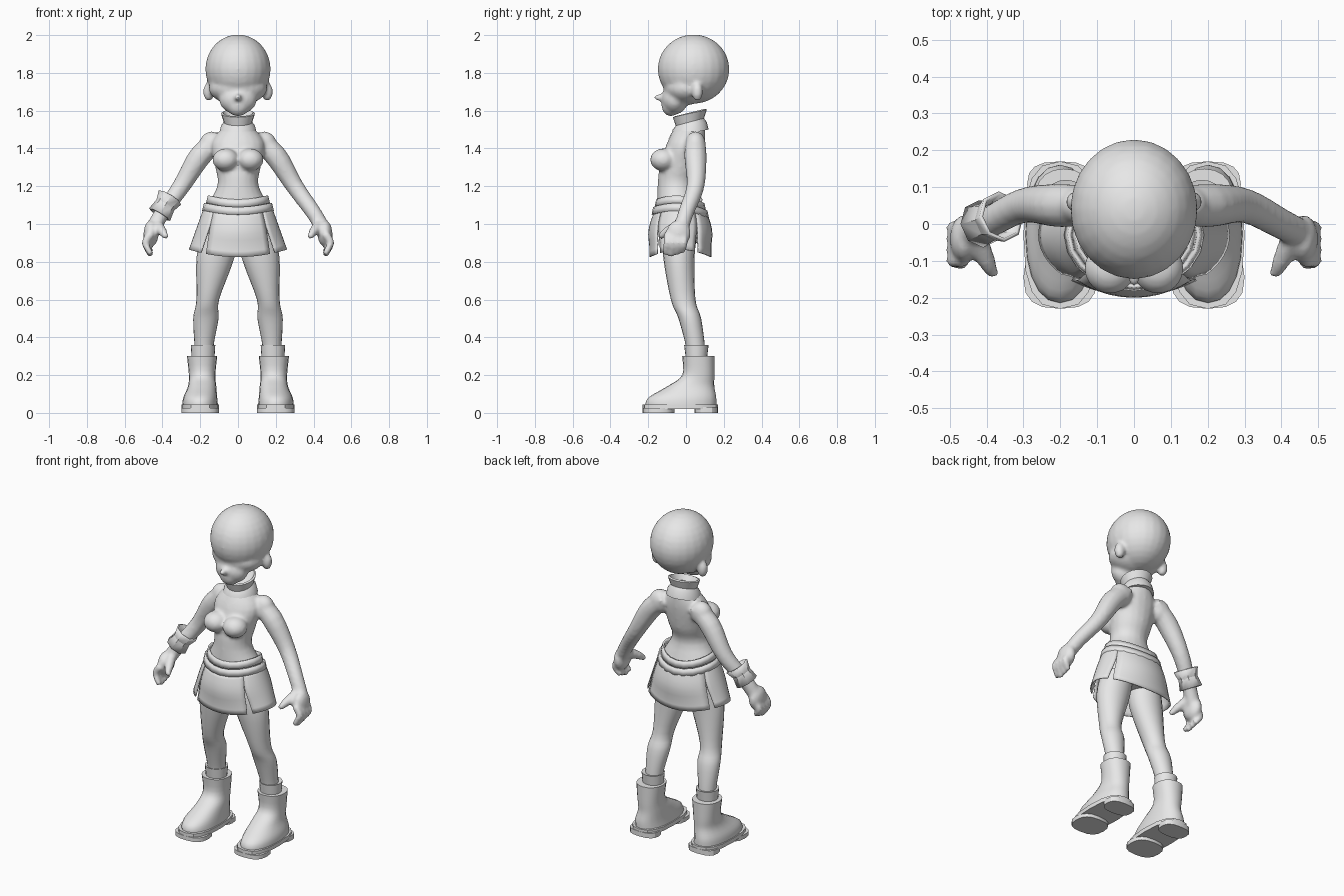
import bpy, bmesh
from math import sin, cos, pi, radians, copysign
from mathutils import Vector, Matrix

default_cube = bpy.data.objects.get("Cube")
if default_cube:
    bpy.data.objects.remove(default_cube)

shade = (0.8, 0.8, 0.8, 1)
grey = bpy.data.materials.new("plain_grey")
grey.use_nodes = True
grey.diffuse_color = shade
grey.node_tree.nodes["Principled BSDF"].inputs["Base Color"].default_value = shade


def finish(name, bm, angle=45):
    bmesh.ops.recalc_face_normals(bm, faces=bm.faces)
    mesh = bpy.data.meshes.new(name)
    bm.to_mesh(mesh)
    bm.free()
    mesh.materials.append(grey)
    obj = bpy.data.objects.new(name, mesh)
    bpy.context.collection.objects.link(obj)
    bpy.ops.object.select_all(action="DESELECT")
    obj.select_set(True)
    bpy.context.view_layer.objects.active = obj
    bpy.ops.object.shade_smooth_by_angle(angle=radians(angle))
    return obj


def fuse(obj):
    # Merge overlapping closed shapes into one smooth skin
    remesh = obj.modifiers.new("fuse", "REMESH")
    remesh.mode = "VOXEL"
    remesh.voxel_size = 0.01
    remesh.use_smooth_shade = True
    soften = obj.modifiers.new("soften", "SMOOTH")
    soften.factor = 0.5
    soften.iterations = 6


def thicken(obj, depth):
    obj.modifiers.new("thickness", "SOLIDIFY").thickness = depth


def spline(rows, steps=4):
    # Smooth curve through rows of values
    rows = [Vector(row) for row in rows]
    result = []
    for i in range(len(rows) - 1):
        start, end = rows[i], rows[i + 1]
        before, after = rows[max(i - 1, 0)], rows[min(i + 2, len(rows) - 1)]
        for k in range(steps):
            t = k / steps
            bend = (end - before) * (1 - t) - (after - start) * t
            straight = start.lerp(end, t * t * (3 - 2 * t))
            result.append(straight + bend * (t * (1 - t) / 2))
    return result + [rows[-1]]


def skin(bm, loops, cap=True):
    rows = [[bm.verts.new(point) for point in loop] for loop in loops]
    for upper, lower in zip(rows, rows[1:]):
        for i in range(len(upper)):
            bm.faces.new((upper[i - 1], upper[i], lower[i], lower[i - 1]))
    if cap:
        bm.faces.new(rows[0])
        bm.faces.new(rows[-1])


def ring(x, front, back, z, half_width, side=1, power=1.0, tilt=0.0, saddle=0.0, count=20):
    # Level oval; tilt lifts the back, saddle lifts both sides
    loop = []
    for i in range(count):
        c, s = cos(2 * pi * i / count), sin(2 * pi * i / count)
        across, along = (copysign(abs(v) ** power, v) for v in (c, s))
        loop.append((side * (x + half_width * across),
                     (front + back) / 2 + (back - front) / 2 * along,
                     z + tilt * s + saddle * c * c))
    return loop


def tube(bm, points, side, count=12, cap=True):
    # Each point holds x, y, z and radius
    centres = [Vector((side * p[0], p[1], p[2])) for p in points]
    last = len(points) - 1
    loops = []
    for i, centre in enumerate(centres):
        along = centres[min(i + 1, last)] - centres[max(i - 1, 0)]
        u = Vector((0, 1, 0)).cross(along).normalized()
        v = along.cross(u).normalized()
        angles = [2 * pi * k / count for k in range(count)]
        loops.append([centre + (u * cos(a) + v * sin(a)) * points[i][3] for a in angles])
    skin(bm, loops, cap)


def ball(bm, centre, size):
    placing = Matrix.Translation(centre) @ Matrix.Diagonal((*size, 1))
    bmesh.ops.create_uvsphere(bm, u_segments=24, v_segments=16, radius=1, matrix=placing)


# Head: skull, cheeks, jaw, chin, nose and ears
bm = bmesh.new()
ball(bm, (0, .04, 1.82), (.173, .19, .183))
ball(bm, (0, 0, 1.72), (.155, .12, .09))
ball(bm, (0, -.06, 1.66), (.1, .07, .08))
ball(bm, (0, -.08, 1.63), (.06, .05, .06))
ball(bm, (0, -.13, 1.67), (.02, .04, .02))
for side in (1, -1):
    ball(bm, (side * .155, .06, 1.7), (.03, .03, .05))
fuse(finish("head", bm))

# Body: torso, bust, shoulders, arms and hands
bm = bmesh.new()
torso = [(0, -.05, .1, 1.52, .07), (0, -.1, .1, 1.43, .14), (0, -.14, .08, 1.3, .12),
         (0, -.15, .05, 1.2, .11), (0, -.15, .09, 1.05, .18), (0, -.1, .07, .9, .15)]
skin(bm, [ring(*row) for row in spline(torso)])
arm = [(.1, .05, 1.45, .05), (.2, .05, 1.36, .06), (.3, .05, 1.2, .048),
       (.4, 0, 1.06, .042), (.46, -.03, .96, .04)]
thumb = [(.43, -.03, 1, .03), (.4, -.1, .96, .025), (.38, -.14, .93, .015)]
for side in (1, -1):
    ball(bm, (side * .065, -.12, 1.34), (.07, .07, .06))
    ball(bm, (side * .14, .05, 1.42), (.065, .055, .07))
    tube(bm, spline(arm), side)
    ball(bm, (side * .46, -.04, .95), (.04, .065, .07))
    tube(bm, spline(thumb), side)
    for i in range(4):
        y, tip = .03 * i - .1, .83 + .01 * abs(i - 1)
        finger = [(.46, y, .95, .02), (.49, y, .9, .02), (.46, y - .01, tip, .015)]
        tube(bm, spline(finger), side)
body = finish("body", bm)
fuse(body)

# Pointed yoke lying on the chest
bm = bmesh.new()
bm.faces.new([bm.verts.new(p) for p in ((-.07, -.2, 1.49), (.07, -.2, 1.49), (0, -.2, 1.44))])
bmesh.ops.subdivide_edges(bm, edges=bm.edges[:], cuts=6, use_grid_fill=True)
yoke = finish("collar_point", bm)
wrap = yoke.modifiers.new("lie_on_chest", "SHRINKWRAP")
wrap.target = body
wrap.wrap_method = "PROJECT"
wrap.use_project_y = True
wrap.use_project_z = False
wrap.use_negative_direction = wrap.use_positive_direction = True
wrap.offset = .004

# Folded high collar
bm = bmesh.new()
skin(bm, [ring(0, .02 - r, .02 + r, z, r, tilt=.02)
          for r, z in ((.1, 1.48), (.09, 1.52), (.075, 1.54), (.09, 1.585), (.08, 1.59), (.06, 1.56))])
finish("collar", bm)

# Two overlapping belt bands, high at the hips
for name, z, r in (("belt_upper", 1.08, .17), ("belt_lower", 1.04, .19)):
    bm = bmesh.new()
    skin(bm, [ring(0, -.03 - .8 * w, -.03 + .8 * w, h, w, tilt=-.01, saddle=.03)
              for w, h in ((r, z), (r - .01, z + .04))], cap=False)
    thicken(finish(name, bm), .01)


# Skirt panels, parted by slits that open toward the hem
def skirt_point(angle, drop):
    c, s = cos(angle), sin(angle)
    top, hem = 1.06 + .03 * c * c, .825 + .04 * c * c
    width = .18 + .08 * drop
    depth = .14 + .03 * sin(pi * min(drop, .7))
    return (width * c, depth * s - .03, top + (hem - top) * drop)


bm = bmesh.new()
slits = [-45, 32, 148, 225, 315]
for start, end in zip(slits, slits[1:]):
    rows, columns, levels = [], 10, 8
    for k in range(levels + 1):
        drop = k / levels
        gap = 6 * max(0, drop - .3)
        span = end - start - 2 * gap
        rows.append([bm.verts.new(skirt_point(radians(start + gap + span * i / columns), drop))
                     for i in range(columns + 1)])
    for upper, lower in zip(rows, rows[1:]):
        for i in range(columns):
            bm.faces.new((upper[i], upper[i + 1], lower[i + 1], lower[i]))
thicken(finish("skirt", bm), .006)

# Legs, socks and boots, the same on both sides
leg = [(.1, -.12, .06, .95, .09), (.12, -.12, .045, .82, .1), (.16, -.08, .05, .6, .06),
       (.17, -.04, .08, .5, .067), (.18, 0, .1, .35, .05), (.18, .01, .1, .25, .05)]
sock = [(.185, 0, .11, .28, .06), (.185, -.01, .12, .36, .065), (.185, .01, .1, .355, .05)]
boot = [(.19, -.02, .15, .3, .08), (.19, -.02, .15, .2, .07), (.19, -.1, .15, .14, .075),
        (.2, -.2, .16, .08, .09), (.2, -.215, .16, .03, .095)]
for side, label in ((1, "left"), (-1, "right")):
    for part, rows in (("leg", spline(leg)), ("sock", sock), ("boot", spline(boot))):
        bm = bmesh.new()
        power = .9 if part == "boot" else 1
        skin(bm, [ring(*row, side=side, power=power) for row in rows])
        finish(f"{label}_{part}", bm)
    # Sole plate over a separate tread and heel, leaving an arch between
    for part, front, back, low, high, width in (("sole", -.23, .17, .02, .045, .1),
                                                ("tread", -.23, -.06, 0, .025, .1),
                                                ("heel", .045, .17, 0, .03, .09)):
        bm = bmesh.new()
        skin(bm, [ring(.2, front, back, z, width, side=side, power=.75, count=16)
                  for z in (low, high)])
        finish(f"{label}_{part}", bm, 30)

# Flared cuff on the right wrist only
bm = bmesh.new()
tube(bm, [(.36, .02, 1.14, .07), (.385, .01, 1.1, .055), (.415, 0, 1.05, .065)], -1, 8, cap=False)
thicken(finish("right_cuff", bm, 20), .01)
